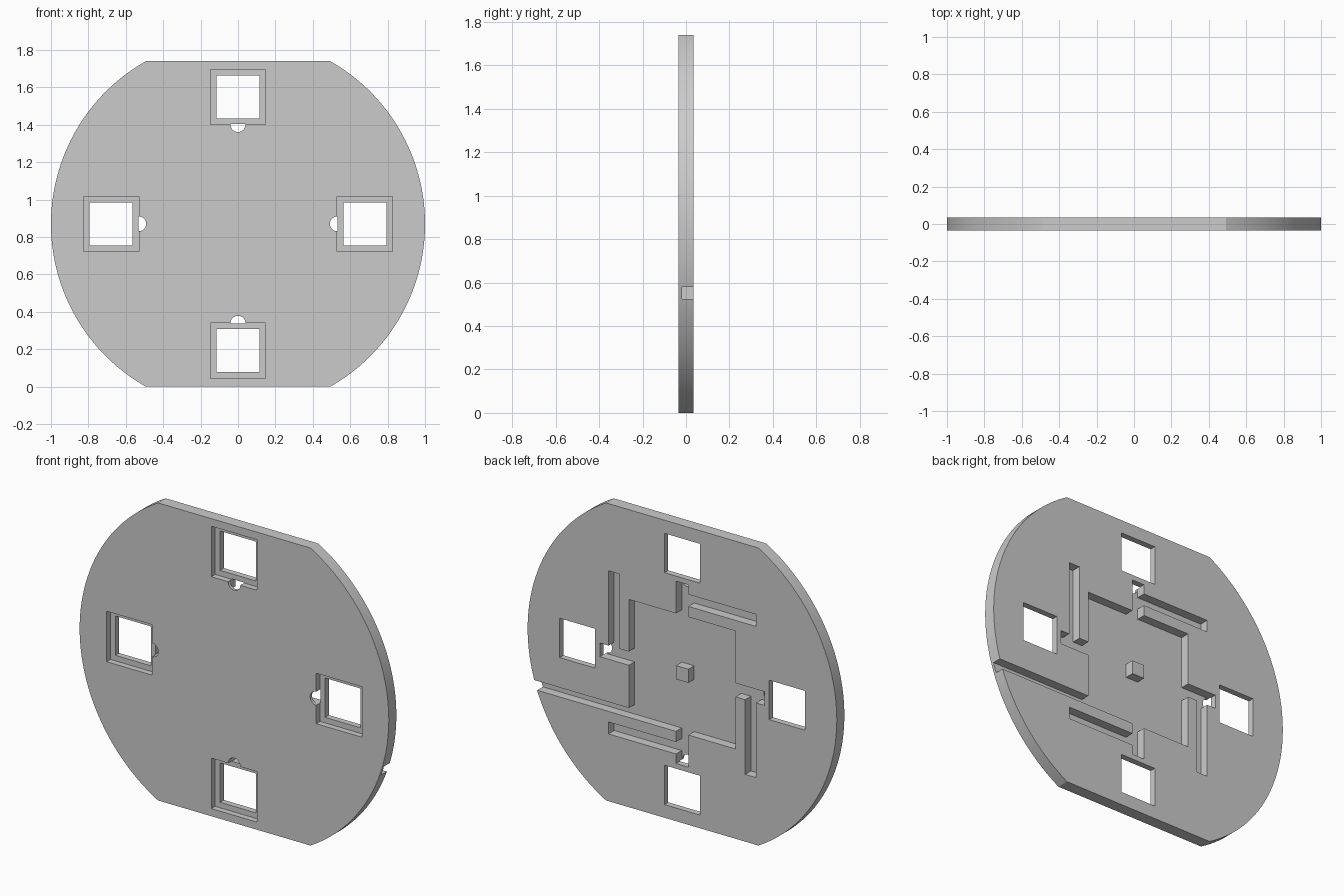
import bpy, bmesh, math

if "Cube" in bpy.data.objects:
    bpy.data.objects.remove(bpy.data.objects["Cube"])

MID = 0.87            # height of the disc centre
T = 0.035             # half thickness
FLOOR = -0.018        # floor level of the rear recesses
OUT = 0.1             # cutter overshoot


def prism(name, pts, y0, y1):
    """Extrude an x/z outline (relative to the disc centre) along y."""
    bm = bmesh.new()
    front = [bm.verts.new((x, y0, z + MID)) for x, z in pts]
    back = [bm.verts.new((x, y1, z + MID)) for x, z in pts]
    n = len(pts)
    bm.faces.new(front)
    bm.faces.new(back[::-1])
    for i in range(n):
        j = (i + 1) % n
        bm.faces.new((front[j], front[i], back[i], back[j]))
    bmesh.ops.recalc_face_normals(bm, faces=bm.faces)
    me = bpy.data.meshes.new(name)
    bm.to_mesh(me)
    bm.free()
    ob = bpy.data.objects.new(name, me)
    bpy.context.collection.objects.link(ob)
    return ob


def rect(x0, x1, z0, z1):
    return [(x0, z0), (x1, z0), (x1, z1), (x0, z1)]


def arc(a0, a1, n, r=1.0):
    return [(r * math.cos(a0 + (a1 - a0) * i / n), r * math.sin(a0 + (a1 - a0) * i / n))
            for i in range(n + 1)]


def quarter(pts, k):
    for _ in range(k):
        pts = [(z, -x) for x, z in pts]
    return pts


# Disc with flat top and bottom
a = math.asin(MID)
plate = prism("plate", arc(-a, a, 64) + arc(math.pi - a, math.pi + a, 64), -T, T)


def cut(pts, y0, y1):
    cutter = prism("cutter", pts, y0, y1)
    cutter.hide_render = True
    mod = plate.modifiers.new("cut", 'BOOLEAN')
    mod.operation = 'DIFFERENCE'
    mod.solver = 'EXACT'
    mod.object = cutter
    bpy.context.view_layer.objects.active = plate
    bpy.ops.object.modifier_apply(modifier=mod.name)
    bpy.data.objects.remove(cutter)


R = 0.678             # distance of the windows from the centre
P, H = 0.1475, 0.115  # half sizes of window pocket and window hole
for k in range(4):
    # Rear recess around the central post, its channel and side trench
    cut(quarter(rect(-0.345, 0.345, 0.04, 0.345), k), FLOOR, OUT)
    cut(quarter(rect(-0.04, 0.04, 0.3, 0.533), k), FLOOR, OUT)
    cut(quarter(rect(-0.477, 0.0, 0.407, 0.477), k), FLOOR, OUT)
    # Front pocket, through window and round wire notch
    cut(quarter(rect(-P, P, R - P, R + P), k), -OUT, 0.0)
    cut(quarter(rect(-H, H, R - H, R + H), k), -OUT, OUT)
    notch = [(x, z + R - P) for x, z in arc(0, 2 * math.pi, 32, 0.0395)[:-1]]
    cut(quarter(notch, k), -OUT, -0.008)

# Cable groove out to the rim
cut(rect(0.3, 1.2, -0.345, -0.29), FLOOR, OUT)

plate.select_set(True)
bpy.context.view_layer.objects.active = plate
bpy.ops.object.shade_smooth_by_angle(angle=math.radians(25))
